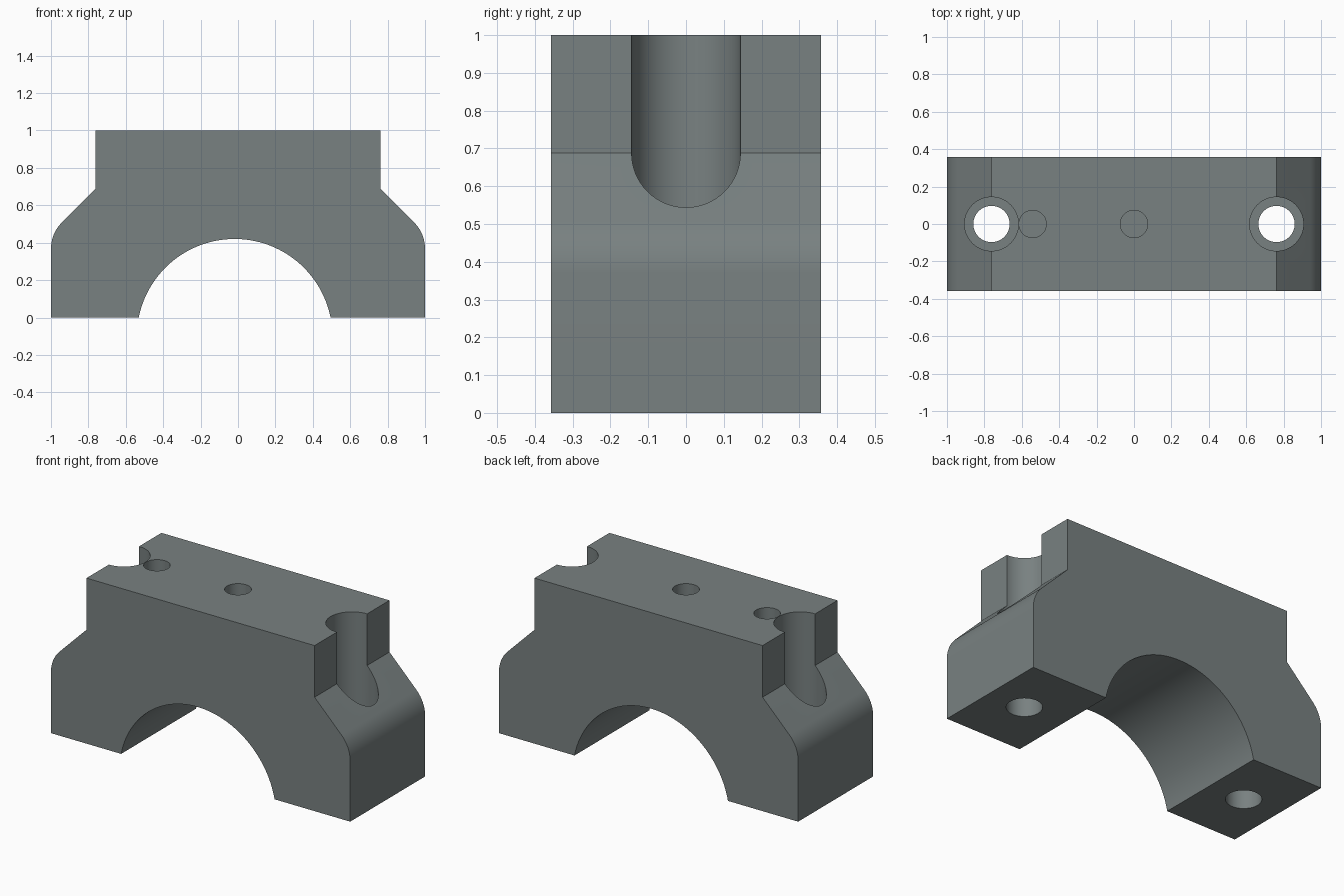
import bpy, bmesh, math

if "Cube" in bpy.data.objects:
    bpy.data.objects.remove(bpy.data.objects["Cube"])

DEPTH = 0.715          # front to back
BOLT_X = 0.762         # bolt hole spacing from centre

steel = bpy.data.materials.new("grey_steel")
steel.diffuse_color = (0.19, 0.22, 0.22, 1)
steel.use_nodes = True
steel.node_tree.nodes["Principled BSDF"].inputs["Base Color"].default_value = steel.diffuse_color


def arc(cx, cz, r, a0, a1, n):
    """Points on an arc in the x-z plane, angles in degrees."""
    angles = [math.radians(a0 + (a1 - a0) * i / n) for i in range(n + 1)]
    return [(cx + r * math.cos(a), cz + r * math.sin(a)) for a in angles]


def extrude_profile(name, points):
    """Solid made by pushing an x-z outline along y."""
    bm = bmesh.new()
    face = bm.faces.new([bm.verts.new((x, -DEPTH / 2, z)) for x, z in points])
    out = bmesh.ops.extrude_face_region(bm, geom=[face])
    moved = [g for g in out["geom"] if isinstance(g, bmesh.types.BMVert)]
    bmesh.ops.translate(bm, verts=moved, vec=(0, DEPTH, 0))
    bmesh.ops.recalc_face_normals(bm, faces=bm.faces)
    mesh = bpy.data.meshes.new(name)
    bm.to_mesh(mesh)
    bm.free()
    obj = bpy.data.objects.new(name, mesh)
    bpy.context.collection.objects.link(obj)
    mesh.materials.append(steel)
    return obj


def drill(body, name, x, radius, z0, z1):
    """Cut a vertical round hole from z0 to z1."""
    bpy.ops.mesh.primitive_cylinder_add(vertices=64, radius=radius, depth=z1 - z0,
                                        location=(x, 0, (z0 + z1) / 2))
    cutter = bpy.context.object
    cutter.name = name
    cutter.data.materials.append(steel)
    mod = body.modifiers.new(name, 'BOOLEAN')
    mod.operation = 'DIFFERENCE'
    mod.solver = 'EXACT'
    mod.object = cutter
    bpy.context.view_layer.objects.active = body
    bpy.ops.object.modifier_apply(modifier=name)
    bpy.data.objects.remove(cutter, do_unlink=True)


# Outline: rounded shoulders, raised block, slightly off-centre arch
shoulder = arc(0.8, 0.367, 0.2, 0, 45, 12) + [(0.762, 0.688), (0.762, 1.0)]
right = [(1.0, 0.0)] + shoulder
left = [(-x, z) for x, z in reversed(right)]
arch_r, arch_z = 0.523, -0.103
start = math.degrees(math.asin(-arch_z / arch_r))
arch = arc(-0.018, arch_z, arch_r, 180 - start, start, 64)
bearing_cap = extrude_profile("bearing_cap", right + left + arch)

# Counterbored bolt holes at both ends
for side in (-1, 1):
    drill(bearing_cap, "counterbore", side * BOLT_X, 0.144, 0.40, 1.2)
    drill(bearing_cap, "bolt_hole", side * BOLT_X, 0.097, -0.2, 0.6)

# Blind holes in the top face
for x in (-0.542, 0.0):
    drill(bearing_cap, "blind_hole", x, 0.073, 0.72, 1.2)

# Smooth curved walls, crisp edges
bpy.ops.object.select_all(action='DESELECT')
bearing_cap.select_set(True)
bpy.context.view_layer.objects.active = bearing_cap
bpy.ops.object.shade_smooth_by_angle(angle=math.radians(30))
